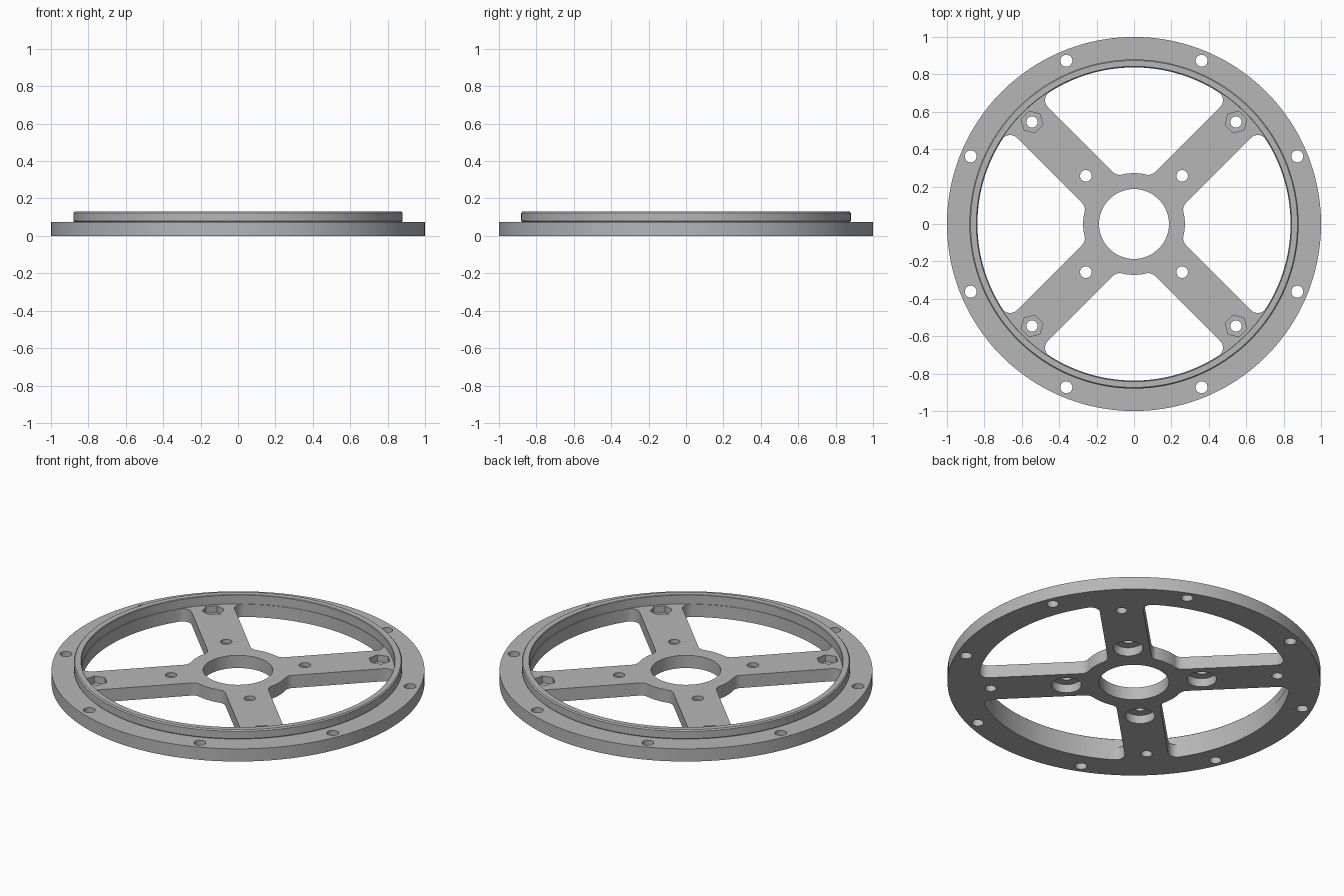
import bpy, bmesh, math
from mathutils import Matrix, Vector

if "Cube" in bpy.data.objects:
    bpy.data.objects.remove(bpy.data.objects["Cube"])

R_WINDOW, R_HUB, HALF_SPOKE, FILLET = 0.837, 0.272, 0.117, 0.05
T = 0.075  # plate thickness


def make_object(name, bm):
    bmesh.ops.remove_doubles(bm, verts=bm.verts, dist=1e-5)
    bmesh.ops.recalc_face_normals(bm, faces=bm.faces)
    mesh = bpy.data.meshes.new(name)
    bm.to_mesh(mesh)
    bm.free()
    ob = bpy.data.objects.new(name, mesh)
    bpy.context.collection.objects.link(ob)
    return ob


def lathe(bm, profile, steps, matrix=Matrix()):
    """Spin a closed-off (r, z) profile into a solid."""
    rings = []
    for r, z in profile:
        if r == 0:
            rings.append([bm.verts.new(matrix @ Vector((0, 0, z)))] * steps)
        else:
            rings.append([bm.verts.new(matrix @ Vector((r * math.cos(a), r * math.sin(a), z)))
                          for a in (math.tau * i / steps for i in range(steps))])
    for lo, hi in zip(rings, rings[1:]):
        for i in range(steps):
            j = (i + 1) % steps
            quad = list(dict.fromkeys((lo[i], lo[j], hi[j], hi[i])))
            bm.faces.new(quad)


def prism(bm, pts, z0, z1, matrix):
    low = [bm.verts.new(matrix @ Vector((x, y, z0))) for x, y in pts]
    high = [bm.verts.new(matrix @ Vector((x, y, z1))) for x, y in pts]
    bm.faces.new(low[::-1])
    bm.faces.new(high)
    for i in range(len(pts)):
        j = (i + 1) % len(pts)
        bm.faces.new((low[i], low[j], high[j], high[i]))


def arc(cx, cy, r, a0, a1, n):
    return [(cx + r * math.cos(a0 + (a1 - a0) * i / n),
             cy + r * math.sin(a0 + (a1 - a0) * i / n)) for i in range(n + 1)]


def window_outline():
    """Opening between two spokes lying on the x and y axes."""
    off = HALF_SPOKE + FILLET
    r1, r2 = R_HUB + FILLET, R_WINDOW - FILLET
    a1, a2 = math.asin(off / r1), math.asin(off / r2)
    q = math.pi / 4
    half = arc(0, 0, R_HUB, q, a1, 6)
    half += arc(r1 * math.cos(a1), off, FILLET, a1 + math.pi, 1.5 * math.pi, 8)[1:]
    half += arc(r2 * math.cos(a2), off, FILLET, 1.5 * math.pi, math.tau + a2, 10)
    half += arc(0, 0, R_WINDOW, a2, q, 16)[1:]
    return half + [(y, x) for x, y in half[-2:0:-1]]


def cut(target, cutter):
    mod = target.modifiers.new("cut", 'BOOLEAN')
    mod.operation, mod.solver, mod.object = 'DIFFERENCE', 'EXACT', cutter
    bpy.context.view_layer.update()
    deps = bpy.context.evaluated_depsgraph_get()
    mesh = bpy.data.meshes.new_from_object(target.evaluated_get(deps))
    target.modifiers.clear()
    target.data = mesh
    bpy.data.objects.remove(cutter)


def turn(degrees, radius=0):
    return Matrix.Rotation(math.radians(degrees), 4, 'Z') @ Matrix.Translation((radius, 0, 0))


# Flanged disc with a raised, chamfered locating lip
bm = bmesh.new()
lathe(bm, [(0, 0), (1, 0), (1, T), (0.875, T), (0.88, 0.08), (0.88, 0.123),
           (0.874, 0.13), (0.843, 0.13), (0.84, 0.127), (0.84, T), (0, T)], 160)
wheel = make_object("spoked_flange", bm)

# Four windows and the central bore
bm = bmesh.new()
for k in range(4):
    prism(bm, window_outline(), -0.1, 0.3, turn(45 + 90 * k))
lathe(bm, [(0, -0.1), (0.187, -0.1), (0.187, 0.3), (0, 0.3)], 72)
cut(wheel, make_object("window_cutter", bm))

# Rim bolt holes, counterbored hub holes and spoke bolt holes
bm = bmesh.new()
for k in range(8):
    lathe(bm, [(0, -0.1), (0.032, -0.1), (0.032, 0.3), (0, 0.3)], 28, turn(22.5 + 45 * k, 0.945))
for k in range(4):
    a = 45 + 90 * k
    lathe(bm, [(0, -0.1), (0.08, -0.1), (0.08, 0.05), (0.031, 0.05), (0.031, 0.3), (0, 0.3)],
          36, turn(a, 0.364))
    lathe(bm, [(0, -0.1), (0.03, -0.1), (0.03, 0.3), (0, 0.3)], 28, turn(a, 0.771))
cut(wheel, make_object("hole_cutter", bm))

# Hexagonal nut pockets near the spoke ends
bm = bmesh.new()
for k in range(4):
    hexagon = arc(0, 0, 0.06, math.pi / 6, math.pi / 6 + math.tau, 6)[:-1]
    prism(bm, hexagon, 0.035, 0.3, turn(45 + 90 * k, 0.771))
cut(wheel, make_object("nut_pocket_cutter", bm))

# Colour and shading
grey = bpy.data.materials.new("light grey")
grey.diffuse_color = (0.47, 0.47, 0.47, 1)
grey.use_nodes = True
grey.node_tree.nodes["Principled BSDF"].inputs["Base Color"].default_value = grey.diffuse_color
wheel.data.materials.clear()
wheel.data.materials.append(grey)
bpy.context.view_layer.objects.active = wheel
wheel.select_set(True)
bpy.ops.object.shade_smooth_by_angle(angle=math.radians(30))
